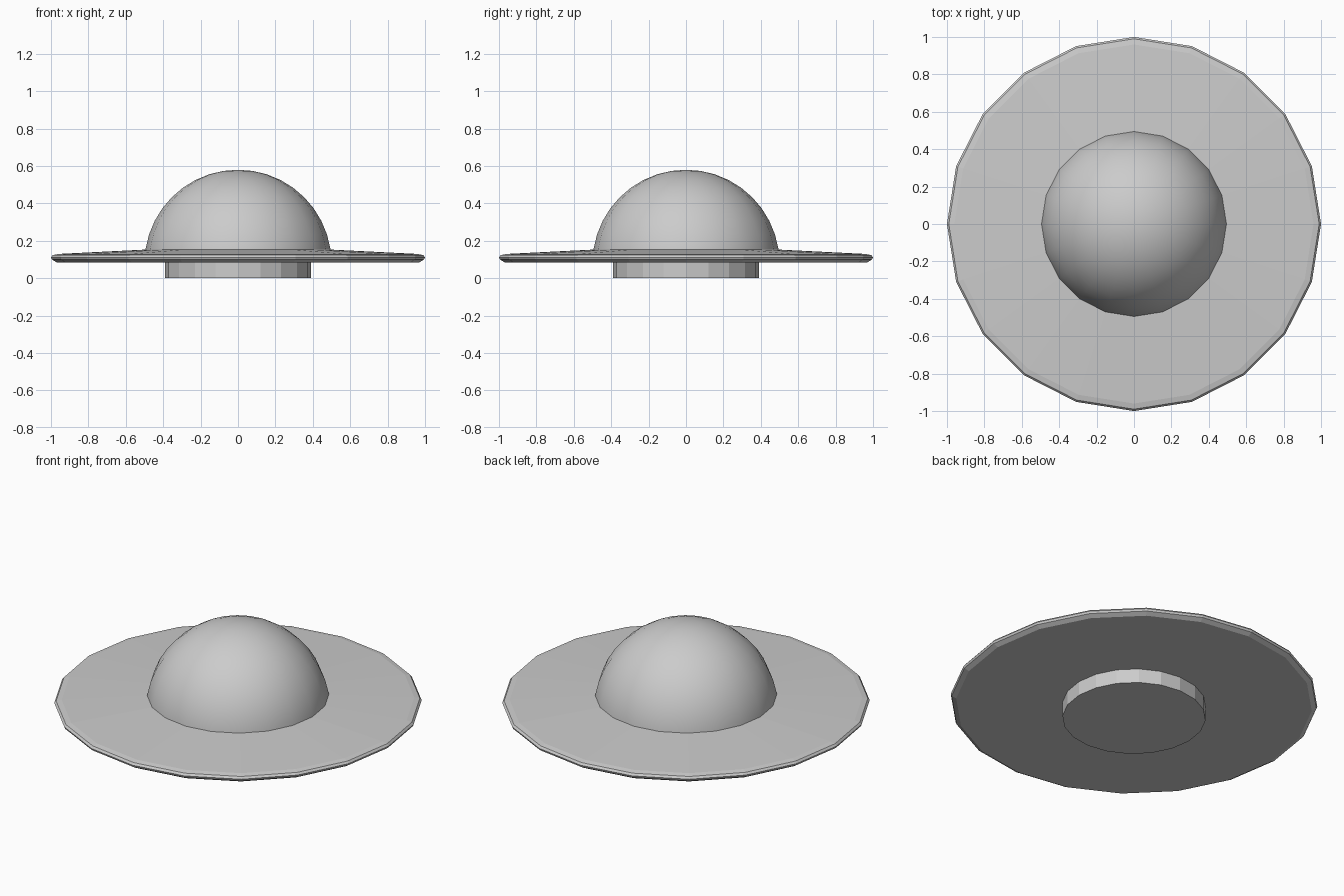
import bpy, bmesh, math

if "Cube" in bpy.data.objects:
    bpy.data.objects.remove(bpy.data.objects["Cube"])

SIDES = 20


def lathe(name, profile, smooth_angle=None):
    """Revolve (radius, z) points around the z axis."""
    bm = bmesh.new()
    rings = []
    for r, z in profile:
        if r == 0:
            rings.append([bm.verts.new((0, 0, z))] * SIDES)
        else:
            rings.append([bm.verts.new((r * math.cos(a), r * math.sin(a), z))
                          for a in (2 * math.pi * i / SIDES for i in range(SIDES))])
    for low, high in zip(rings, rings[1:]):
        for i in range(SIDES):
            j = (i + 1) % SIDES
            quad = [low[i], low[j], high[j], high[i]]
            bm.faces.new(list(dict.fromkeys(quad)))
    # Flat caps on open ends
    for (r, _), ring in ((profile[0], rings[0]), (profile[-1], rings[-1])):
        if r > 0:
            bm.faces.new(ring)
    bmesh.ops.recalc_face_normals(bm, faces=bm.faces)
    mesh = bpy.data.meshes.new(name)
    bm.to_mesh(mesh)
    bm.free()
    obj = bpy.data.objects.new(name, mesh)
    bpy.context.collection.objects.link(obj)
    if smooth_angle:
        bpy.ops.object.select_all(action='DESELECT')
        obj.select_set(True)
        bpy.context.view_layer.objects.active = obj
        bpy.ops.object.shade_smooth_by_angle(angle=math.radians(smooth_angle))
    return obj


# Short foot under the disc
lathe("foot", [(0.39, 0.0), (0.39, 0.1)])

# Wide disc with a bevelled rim, rising gently to the dome
lathe("brim", [(0.97, 0.085), (0.995, 0.1), (1.0, 0.112), (0.99, 0.124),
               (0.96, 0.13), (0.5, 0.153)])

# Smooth hemispherical dome
steps = 10
arc = [(0.5 * math.cos(t), 0.08 + 0.5 * math.sin(t))
       for t in (math.pi / 2 * i / steps for i in range(steps))]
lathe("dome", [(0.5, 0.09)] + arc[1:] + [(0, 0.58)], 30)
